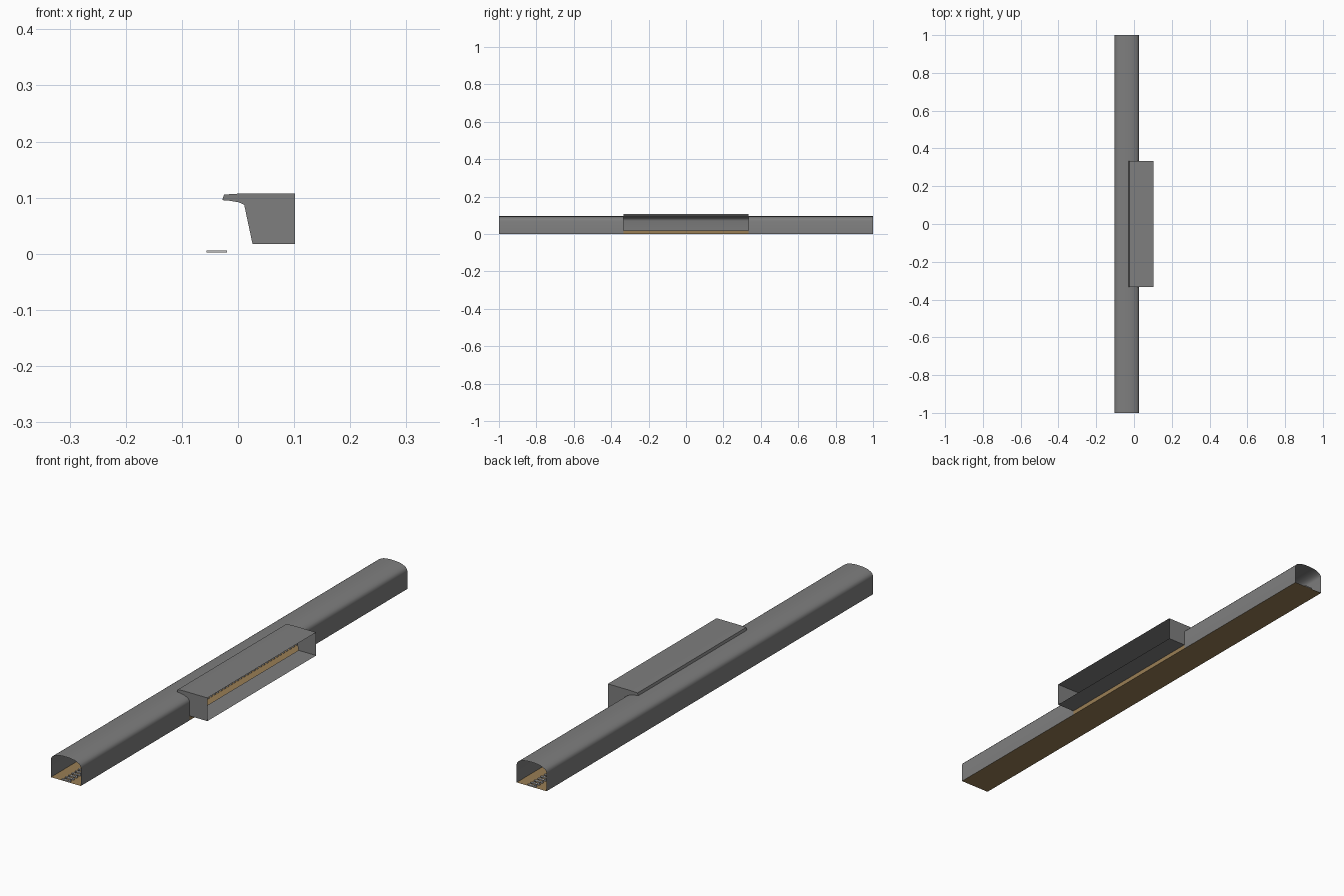
import bpy, bmesh, math

if "Cube" in bpy.data.objects:
    bpy.data.objects.remove(bpy.data.objects["Cube"])

def mat(name, r, g, b):
    m = bpy.data.materials.new(name)
    m.diffuse_color = (r, g, b, 1)
    m.use_nodes = True
    m.node_tree.nodes["Principled BSDF"].inputs["Base Color"].default_value = m.diffuse_color
    return m

CONCRETE = mat("concrete grey", 0.21, 0.21, 0.21)
GROUND = mat("gravel tan", 0.32, 0.21, 0.09)
SLEEPER = mat("sleeper light grey", 0.52, 0.52, 0.52)
RAIL = mat("rail grey", 0.30, 0.30, 0.31)

L, S = 1.0, 0.333                # half lengths of tunnel and station
X0, X1, XC = -0.102, 0.026, -0.038
XR = 0.102                       # open platform side
FLOOR = 0.017

def finish(name, bm, m, smooth=False):
    me = bpy.data.meshes.new(name)
    bm.to_mesh(me)
    bm.free()
    me.materials.append(m)
    ob = bpy.data.objects.new(name, me)
    bpy.context.collection.objects.link(ob)
    if smooth:
        bpy.ops.object.select_all(action='DESELECT')
        ob.select_set(True)
        bpy.context.view_layer.objects.active = ob
        bpy.ops.object.shade_smooth_by_angle(angle=math.radians(35))
    return ob

def sheet(name, pts, y0, y1, m, smooth=False):
    """Sweep an open x-z profile along y as a thin shell."""
    bm = bmesh.new()
    rows = [[bm.verts.new((x, y, z)) for x, z in pts] for y in (y0, y1)]
    for i in range(len(pts) - 1):
        bm.faces.new((rows[0][i], rows[0][i + 1], rows[1][i + 1], rows[1][i]))
    return finish(name, bm, m, smooth)

def add_box(bm, x0, x1, y0, y1, z0, z1):
    vs = bmesh.ops.create_cube(bm, size=1)["verts"]
    for v in vs:
        v.co = ((x0 + x1) / 2 + v.co.x * (x1 - x0),
                (y0 + y1) / 2 + v.co.y * (y1 - y0),
                (z0 + z1) / 2 + v.co.z * (z1 - z0))

# Tunnel profile: straight walls, shallow vault, mirrored about XC
half = [(0.010, 0.0955), (0.022, 0.0945), (0.038, 0.092), (0.049, 0.0875),
        (0.057, 0.083), (0.062, 0.077), (0.064, 0.070), (0.064, 0.0)]
right = [(XC + x, z) for x, z in half]
left = [(XC - x, z) for x, z in reversed(half)]

# Full tunnel sections at both ends, cut-open vault beside the platform
sheet("tunnel_front", left + right, -L, -S, CONCRETE, True)
sheet("tunnel_back", left + right, S, L, CONCRETE, True)
sheet("tunnel_station_vault", left + right[:1], -S, S, CONCRETE, True)

# Track bed and the platform riser
sheet("track_bed", [(X0, 0), (X1, 0)], -L, L, GROUND)
sheet("platform_riser", [(X1, 0), (X1, FLOOR)], -S, S, GROUND)

# Platform floor and station roof, open on the outer side
sheet("platform_floor", [(X1, FLOOR), (XR, FLOOR)], -S, S, CONCRETE)
sheet("station_roof", [right[0], (-0.025, 0.1055), (0, 0.107), (XR, 0.107)],
      -S, S, CONCRETE)

# End walls fitted around the tunnel vault
outline = right[:-1] + [(X1, FLOOR), (XR, FLOOR), (XR, 0.107), (0, 0.107), (-0.025, 0.1055)]
for name, y in (("station_front_wall", -S), ("station_back_wall", S)):
    bm = bmesh.new()
    bm.faces.new([bm.verts.new((x, y, z)) for x, z in outline])
    bmesh.ops.triangulate(bm, faces=bm.faces[:])
    finish(name, bm, CONCRETE)

# Sleepers and a pair of rails
bm = bmesh.new()
n = 100
for i in range(n):
    y = -L + 0.004 + i * (2 * L - 0.008) / (n - 1)
    add_box(bm, -0.056, -0.020, y - 0.004, y + 0.004, 0.002, 0.0058)
finish("sleepers", bm, SLEEPER)

bm = bmesh.new()
for s in (-1, 1):
    x = XC + s * 0.0105
    add_box(bm, x - 0.001, x + 0.001, -L, L, 0.003, 0.0062)
finish("rails", bm, RAIL)
